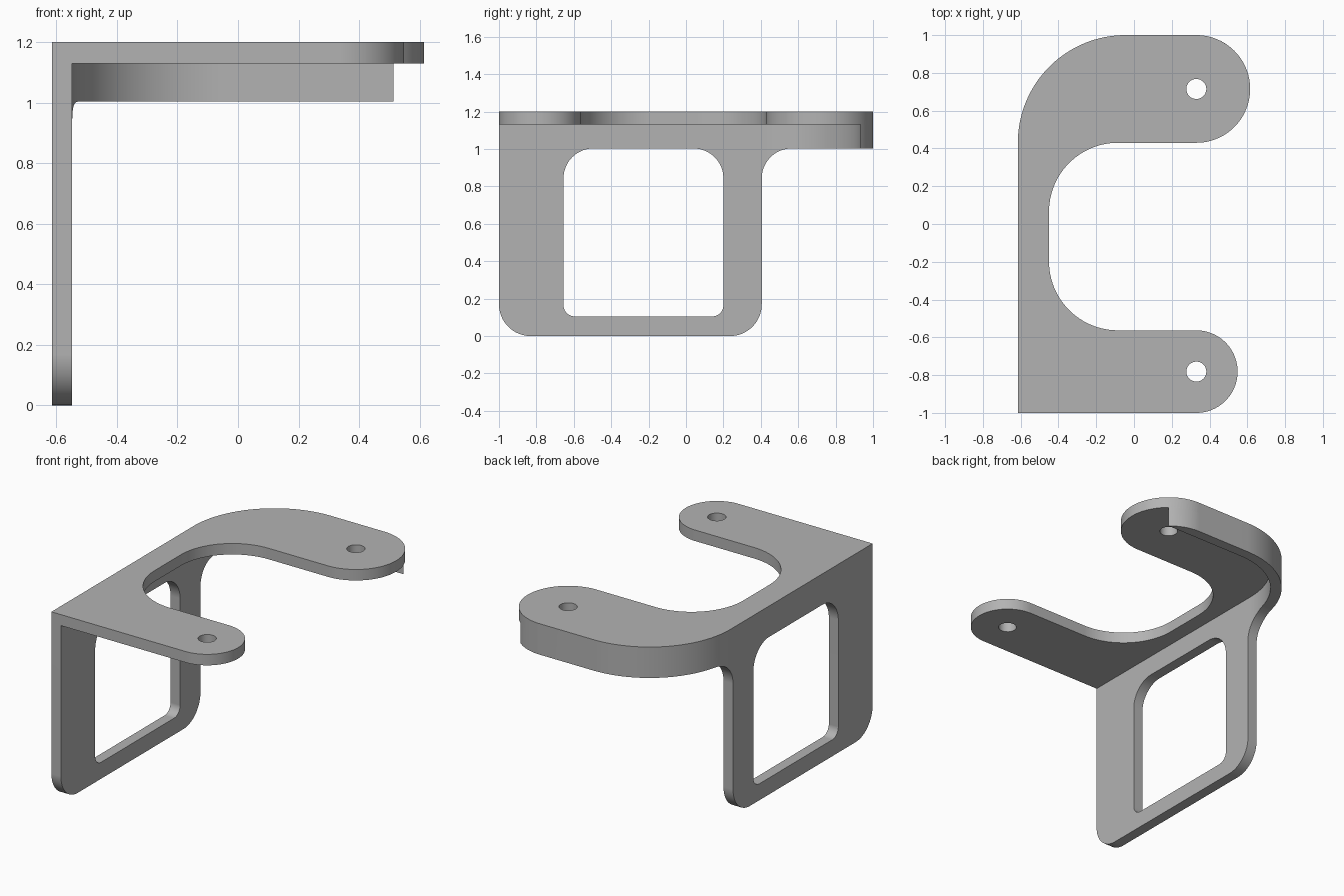
import bpy
import bmesh
from math import sin, cos, radians
from mathutils import Vector

cube = bpy.data.objects.get("Cube")
if cube:
    bpy.data.objects.remove(cube, do_unlink=True)

BACK, FRONT = 1.0, -1.0        # y limits
SIDE, WALL = -0.615, 0.067     # outer wall plane and wall thickness
TOP, PLATE = 1.2, 0.07         # top height and plate thickness
HOLE_X, BEND = 0.33, 0.57      # hole column and outer bend radius

grey = bpy.data.materials.new("plain grey")
grey.use_nodes = True
grey.diffuse_color = (0.45, 0.45, 0.45, 1)
grey.node_tree.nodes["Principled BSDF"].inputs["Base Color"].default_value = grey.diffuse_color


def arc(cx, cy, r, start, end, steps=24):
    angles = [radians(start + (end - start) * i / steps) for i in range(steps + 1)]
    return [(cx + r * cos(a), cy + r * sin(a)) for a in angles]


def prism(name, outline, low, high, axis="z"):
    """Extrude a closed outline along z (xy outline) or x (yz outline)."""
    place = (lambda u, v, d: (u, v, d)) if axis == "z" else (lambda u, v, d: (d, u, v))
    bm = bmesh.new()
    face = bm.faces.new([bm.verts.new(place(u, v, low)) for u, v in outline])
    moved = bmesh.ops.extrude_face_region(bm, geom=[face])["geom"]
    verts = [g for g in moved if isinstance(g, bmesh.types.BMVert)]
    bmesh.ops.translate(bm, verts=verts, vec=Vector(place(0, 0, high - low)))
    bmesh.ops.recalc_face_normals(bm, faces=bm.faces)
    mesh = bpy.data.meshes.new(name)
    bm.to_mesh(mesh)
    bm.free()
    mesh.materials.append(grey)
    obj = bpy.data.objects.new(name, mesh)
    bpy.context.collection.objects.link(obj)
    return obj


def combine(target, tool, operation):
    """Apply a boolean and discard the tool."""
    mod = target.modifiers.new("cut", "BOOLEAN")
    mod.operation, mod.solver, mod.object = operation, "EXACT", tool
    bpy.context.view_layer.objects.active = target
    bpy.ops.object.modifier_apply(modifier=mod.name)
    bpy.data.objects.remove(tool, do_unlink=True)


# Top plate: C shape with a wide rear arm and a narrow front arm
bend_x, bend_y = SIDE + BEND, BACK - BEND
rear_in, front_in, throat, inner_r = 0.43, -0.563, -0.45, 0.365
rear_r, front_r = (BACK - rear_in) / 2, (front_in - FRONT) / 2
rear_y, front_y = BACK - rear_r, FRONT + front_r
inner_x = throat + inner_r
outline = ([(SIDE, FRONT)]
           + arc(HOLE_X, front_y, front_r, -90, 90, 48)
           + arc(inner_x, front_in + inner_r, inner_r, 270, 180)
           + arc(inner_x, rear_in - inner_r, inner_r, 180, 90)
           + arc(HOLE_X, rear_y, rear_r, -90, 90, 48)
           + arc(bend_x, bend_y, BEND, 90, 180, 32))
plate = prism("bracket", outline, TOP - PLATE, TOP)

# Wall following the outer edge, ending in a wedge at the rear arm tip
tip_angle = 49.9
path = ([(SIDE, FRONT)]
        + [(SIDE + WALL, FRONT)]
        + arc(bend_x, bend_y, BEND - WALL, 180, 90, 32)
        + arc(HOLE_X, rear_y, rear_r, tip_angle, 90, 12)
        + arc(bend_x, bend_y, BEND, 90, 180, 32))
wall = prism("wall", path, 0, TOP - PLATE)

# Side silhouette: rounded leg with a fillet up into the rear flange
leg, flange, foot_r, fillet = 0.405, 1.003, 0.17, 0.16
side = (arc(FRONT + foot_r, foot_r, foot_r, 180, 270)
        + arc(leg - foot_r, foot_r, foot_r, 270, 360)
        + arc(leg + fillet, flange - fillet, fillet, 180, 90)
        + [(BACK + 0.1, flange), (BACK + 0.1, TOP + 0.1),
           (FRONT, TOP + 0.1)])
combine(wall, prism("side_cutter", side, -1, 1, "x"), "INTERSECT")

# Window in the leg
left, right, sill, small_r = -0.655, 0.2, 0.105, 0.06
window = (arc(left + small_r, sill + small_r, small_r, 180, 270, 12)
          + arc(right - small_r, sill + small_r, small_r, 270, 360, 12)
          + arc(right - fillet, flange - fillet, fillet, 0, 90)
          + arc(left + fillet, flange - fillet, fillet, 90, 180))
combine(wall, prism("window_cutter", window, -1, 0, "x"), "DIFFERENCE")

# Join the parts and drill the arm holes
combine(plate, wall, "UNION")
for y in (rear_y, front_y):
    hole = arc(HOLE_X, y, 0.053, 0, 360, 32)[:-1]
    combine(plate, prism("hole_cutter", hole, 1, 1.5), "DIFFERENCE")

# Smooth curves with crisp edges
bpy.ops.object.select_all(action="DESELECT")
plate.select_set(True)
bpy.context.view_layer.objects.active = plate
bpy.ops.object.shade_smooth_by_angle(angle=radians(30))
weighted = plate.modifiers.new("even shading", "WEIGHTED_NORMAL")
weighted.keep_sharp = True
